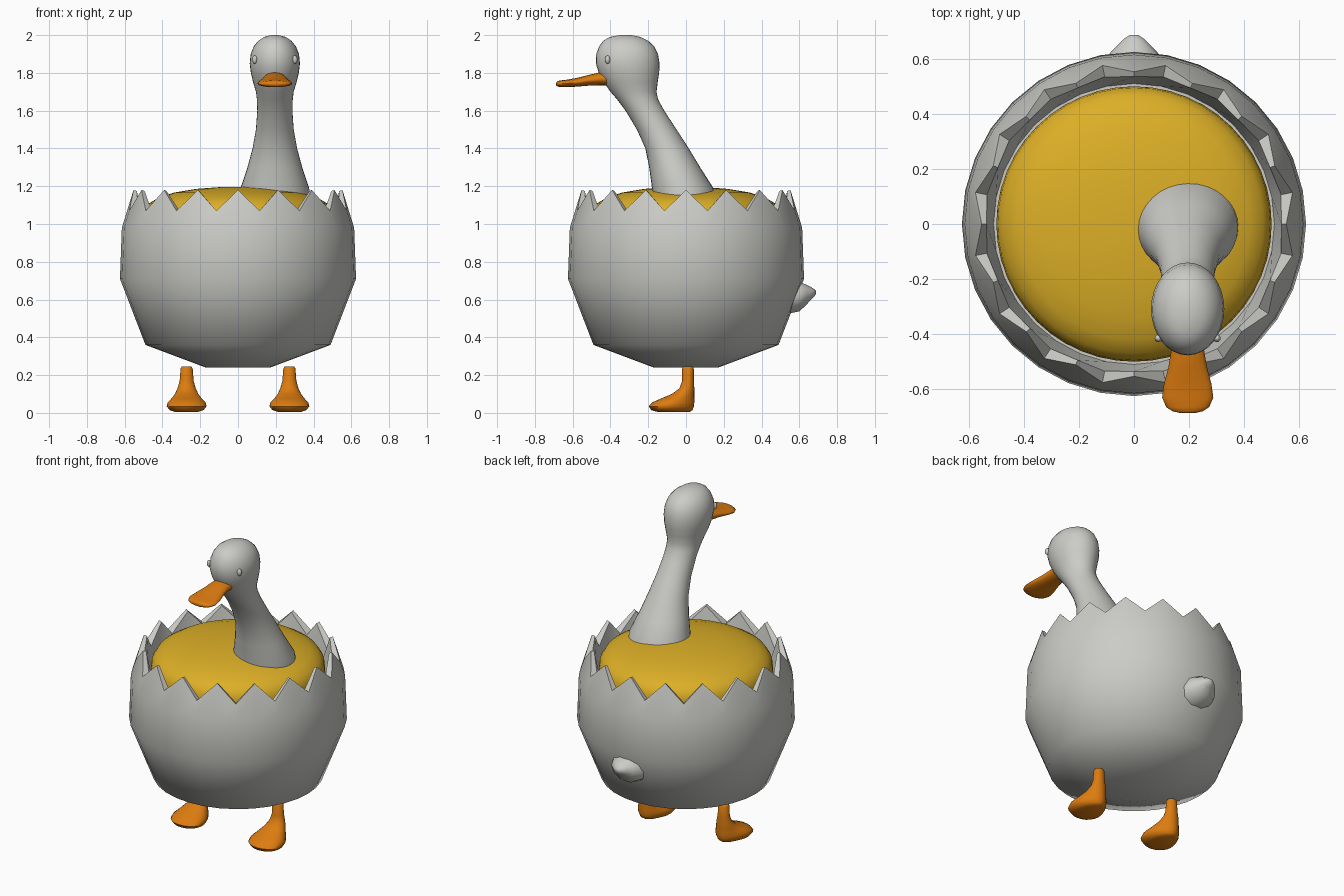
import bpy, bmesh, math
from mathutils import Vector

if "Cube" in bpy.data.objects:
    bpy.data.objects.remove(bpy.data.objects["Cube"])


def material(name, rgb):
    m = bpy.data.materials.new(name)
    m.diffuse_color = (*rgb, 1)
    m.use_nodes = True
    m.node_tree.nodes["Principled BSDF"].inputs["Base Color"].default_value = m.diffuse_color
    return m


WHITE = material("shell_grey", (0.60, 0.60, 0.57))
YELLOW = material("yolk_yellow", (0.72, 0.43, 0.02))
ORANGE = material("beak_orange", (0.72, 0.20, 0.005))


def loft(name, rings, mat, angle=60):
    """Skin a list of equally long point rings and cap both ends."""
    bm = bmesh.new()
    vs = [[bm.verts.new(p) for p in ring] for ring in rings]
    n = len(vs[0])
    for a, b in zip(vs, vs[1:]):
        for i in range(n):
            j = (i + 1) % n
            bm.faces.new((a[i], a[j], b[j], b[i]))
    bm.faces.new(vs[0][::-1])
    bm.faces.new(vs[-1])
    bmesh.ops.recalc_face_normals(bm, faces=bm.faces[:])
    me = bpy.data.meshes.new(name)
    bm.to_mesh(me)
    bm.free()
    me.materials.append(mat)
    ob = bpy.data.objects.new(name, me)
    bpy.context.collection.objects.link(ob)
    bpy.ops.object.select_all(action='DESELECT')
    ob.select_set(True)
    bpy.context.view_layer.objects.active = ob
    bpy.ops.object.shade_smooth_by_angle(angle=math.radians(angle))
    return ob


def flat_ring(z, y0, y1, hw, x=0, n=24, taper=0):
    """Horizontal ellipse from y0 to y1, optionally narrower at the back."""
    pts = []
    for i in range(n):
        t = math.tau * i / n
        s = math.sin(t)
        w = hw * (1 - taper * s)
        pts.append((x + w * math.cos(t), (y0 + y1) / 2 + (y1 - y0) / 2 * s, z))
    return pts


def upright_ring(y, z, hw, hh, x=0, n=20):
    """Ellipse facing the y axis."""
    return [(x + hw * math.cos(math.tau * i / n), y,
             z + hh * math.sin(math.tau * i / n)) for i in range(n)]


def round_ring(r, z, n=32):
    return flat_ring(z, -r, r, r, n=n)


# Cracked eggshell: 16 pointed teeth, hollow top
def teeth(r_tip, r_valley, z_tip, z_valley):
    pts = []
    for i in range(32):
        t = math.tau * i / 32
        r, z = (r_tip, z_tip) if i % 2 == 0 else (r_valley, z_valley)
        pts.append((r * math.cos(t), r * math.sin(t), z))
    return pts


loft("eggshell", [round_ring(0.17, 0.24), round_ring(0.49, 0.36),
                  round_ring(0.625, 0.71), round_ring(0.615, 0.98),
                  teeth(0.553, 0.587, 1.18, 1.07),
                  teeth(0.535, 0.545, 1.175, 1.06),
                  round_ring(0.51, 0.96)], WHITE)

# Domed yolk filling the shell
loft("yolk", [round_ring(r, z, 48) for r, z in (
    (0.48, 0.92), (0.50, 1.02), (0.495, 1.07), (0.47, 1.11), (0.42, 1.14),
    (0.34, 1.166), (0.22, 1.186), (0.10, 1.195), (0.02, 1.197))], YELLOW)

# Neck and head: z, front y, back y, half width
HX = 0.195
loft("neck_and_head", [flat_ring(*s, x=HX, n=32) for s in (
    (1.12, -0.17, 0.16, 0.185), (1.19, -0.18, 0.145, 0.182),
    (1.30, -0.195, 0.075, 0.145), (1.40, -0.215, 0.015, 0.118),
    (1.50, -0.26, -0.05, 0.10), (1.60, -0.32, -0.115, 0.093),
    (1.66, -0.365, -0.148, 0.095), (1.70, -0.40, -0.156, 0.10),
    (1.75, -0.435, -0.15, 0.115), (1.80, -0.462, -0.142, 0.127),
    (1.85, -0.477, -0.14, 0.133), (1.90, -0.475, -0.148, 0.128),
    (1.94, -0.46, -0.168, 0.112), (1.97, -0.438, -0.20, 0.088),
    (1.99, -0.405, -0.24, 0.058), (2.0, -0.35, -0.29, 0.02))], WHITE)

# Eyes
for side, label in ((-1, "left"), (1, "right")):
    bpy.ops.mesh.primitive_uv_sphere_add(segments=12, ring_count=8, radius=1)
    eye = bpy.context.object
    eye.name = label + "_eye"
    eye.scale = (0.014, 0.014, 0.022)
    eye.location = (HX + side * 0.106, -0.415, 1.87)
    eye.data.materials.append(WHITE)
    bpy.ops.object.shade_smooth()

# Flat flaring beak: y, centre z, half width, half height
loft("beak", [upright_ring(*s, x=HX) for s in (
    (-0.41, 1.768, 0.06, 0.034), (-0.46, 1.768, 0.06, 0.034),
    (-0.52, 1.76, 0.07, 0.028), (-0.58, 1.75, 0.086, 0.023),
    (-0.63, 1.744, 0.093, 0.02), (-0.665, 1.742, 0.078, 0.018),
    (-0.68, 1.742, 0.055, 0.014), (-0.687, 1.742, 0.025, 0.008))], ORANGE)

# Stubby tail
loft("tail", [upright_ring(*s, n=10) for s in (
    (0.53, 0.605, 0.115, 0.085), (0.60, 0.615, 0.105, 0.082),
    (0.635, 0.625, 0.075, 0.058), (0.67, 0.635, 0.04, 0.028),
    (0.687, 0.637, 0.015, 0.012))], WHITE)

# Webbed feet with short legs: z, front y, back y, half width, taper
for side, label in ((-1, "left"), (1, "right")):
    loft(label + "_foot", [flat_ring(z, a, b, w, x=side * 0.272, taper=t)
                           for z, a, b, w, t in (
        (0.005, -0.15, 0.02, 0.06, 0.2), (0.015, -0.185, 0.035, 0.088, 0.25),
        (0.035, -0.197, 0.042, 0.102, 0.28), (0.055, -0.18, 0.044, 0.098, 0.25),
        (0.075, -0.135, 0.044, 0.08, 0.2), (0.10, -0.075, 0.044, 0.062, 0.1),
        (0.13, -0.035, 0.044, 0.048, 0), (0.17, -0.02, 0.042, 0.037, 0),
        (0.235, -0.02, 0.041, 0.032, 0), (0.245, -0.014, 0.035, 0.026, 0))],
         ORANGE)
